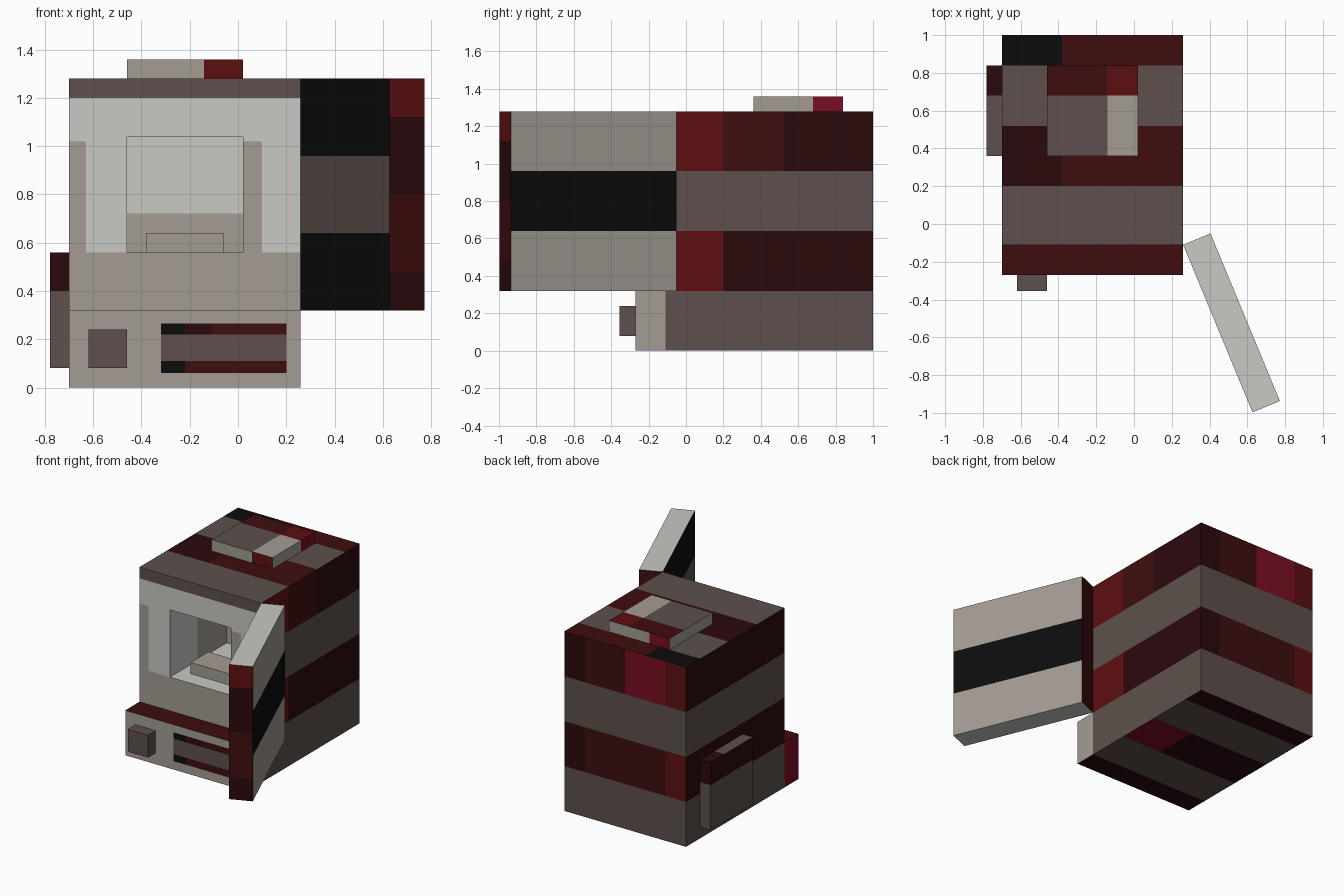
import bpy, bmesh, math
from mathutils import Vector

if "Cube" in bpy.data.objects:
    bpy.data.objects.remove(bpy.data.objects["Cube"])

# ---------- palette ----------
def lin(v):
    v /= 255
    return v / 12.92 if v <= 0.04045 else ((v + 0.055) / 1.055) ** 2.4

PALETTE = [("pale_grey", (200, 201, 196)), ("beige", (163, 156, 147)),
           ("brown", (93, 80, 76)), ("black", (12, 12, 12)),
           ("bright_red", (93, 15, 17)), ("mid_red", (62, 13, 14)),
           ("dark_red", (43, 9, 12)), ("crimson", (122, 14, 36))]
PALE, BEIGE, BROWN, BLACK, RED, MID, DARK, CRIMSON = range(8)
MATS = []
for name, rgb in PALETTE:
    m = bpy.data.materials.new(name)
    m.diffuse_color = (*[lin(c) for c in rgb], 1)
    m.use_nodes = True
    m.node_tree.nodes["Principled BSDF"].inputs["Base Color"].default_value = m.diffuse_color
    MATS.append(m)

# ---------- helpers ----------
def slice_mesh(bm, axis, values):
    no = Vector((0, 0, 0))
    no[axis] = 1
    for v in values:
        geom = bm.verts[:] + bm.edges[:] + bm.faces[:]
        bmesh.ops.bisect_plane(bm, geom=geom, dist=1e-5, plane_co=no * v, plane_no=no)

def new_box(lo, hi):
    bm = bmesh.new()
    bmesh.ops.create_cube(bm, size=1)
    for v in bm.verts:
        v.co = Vector([(lo[i] + hi[i]) / 2 + v.co[i] * (hi[i] - lo[i]) for i in range(3)])
    return bm

def finish(name, bm, rule, xs=(), ys=(), zs=()):
    """Cut along the colour borders, then paint each face by position and direction."""
    for axis, vals in enumerate((xs, ys, zs)):
        slice_mesh(bm, axis, vals)
    bm.normal_update()
    hidden = []
    for f in bm.faces:
        n = f.normal
        axis = max(range(3), key=lambda i: abs(n[i]))
        side = ("+" if n[axis] > 0 else "-") + "xyz"[axis]
        col = rule(f.calc_center_median(), side)
        if col is None:
            hidden.append(f)
        else:
            f.material_index = col
    bmesh.ops.delete(bm, geom=hidden, context='FACES')
    me = bpy.data.meshes.new(name)
    bm.to_mesh(me)
    bm.free()
    for m in MATS:
        me.materials.append(m)
    ob = bpy.data.objects.new(name, me)
    bpy.context.collection.objects.link(ob)
    return ob

X0, X1, YF, Y1, ZB, ZT = -0.70, 0.26, -0.11, 1.0, 0.32, 1.28

# ---------- upper body with deep front opening ----------
CX0, CX1, CZ0, CZ1, DEPTH = -0.46, 0.02, 0.56, 1.04, 0.64
bm = new_box((X0, YF, ZB), (X1, Y1, ZT))
slice_mesh(bm, 0, (CX0, CX1))
slice_mesh(bm, 2, (CZ0, CZ1))
bm.normal_update()
opening = [f for f in bm.faces if f.normal.y < -0.9
           and CX0 < f.calc_center_median().x < CX1
           and CZ0 < f.calc_center_median().z < CZ1]
new = bmesh.ops.extrude_discrete_faces(bm, faces=opening)["faces"]
for v in new[0].verts:
    v.co.y += DEPTH

def body_rule(c, s):
    x, y, z = c
    e = 1e-3
    if CX0 - e < x < CX1 + e and CZ0 - e < z < CZ1 + e and YF + e < y < YF + DEPTH + e:
        if s == "-y":
            return BEIGE if z < 0.72 else PALE
        if s in ("+x", "-x"):
            return PALE if y < 0.2 else BEIGE
        return PALE
    if s == "-z":
        return None
    if s == "+z":
        if y > 0.84:
            return BLACK if x < -0.38 else MID
        if 0.2 < y < 0.52:
            return DARK if x < -0.38 else MID
        return BROWN
    if s == "-y":
        if z > 1.2:
            return BROWN
        strip = x < -0.63 or CX1 < x < 0.10
        return BEIGE if z < 0.56 or (strip and z < 1.02) else PALE
    if 0.64 < z < 0.96:
        return BROWN
    if s == "+x":
        if y < 0.2:
            return RED
        return MID if y < 0.52 and z > 0.96 else DARK
    if s == "+y":
        if x > 0.10:
            return DARK
        if x < -0.54:
            return RED
        return CRIMSON if x < -0.22 and z > 0.96 else MID
    return DARK

finish("upper_body", bm, body_rule, (-0.63, -0.54, -0.38, -0.22, 0.10),
       (0.2, 0.52, 0.84), (0.64, 0.72, 0.96, 1.02, 1.2))

# ---------- base with painted vent ----------
def base_rule(c, s):
    x, y, z = c
    if s == "+z":
        return MID if y < YF else None
    if s == "-z":
        if 0.2 < y < 0.52:
            return CRIMSON if x > -0.06 else DARK
        return BROWN if -0.11 < y < 0.2 or 0.52 < y < 0.84 else DARK
    if s == "-y":
        if -0.32 < x < 0.20 and 0.06 < z < 0.265:
            if 0.11 < z < 0.22:
                return BROWN
            return BLACK if x < -0.22 else DARK if x < -0.11 and z > 0.2 else MID
        return BEIGE
    if y < YF and s != "+y":
        return BEIGE if s == "+x" else CRIMSON
    return BROWN

finish("base", new_box((X0, -0.27, 0), (X1, Y1, ZB)), base_rule,
       (-0.32, -0.22, -0.11, -0.06, 0.20), (YF, 0.2, 0.52, 0.84),
       (0.06, 0.11, 0.22, 0.265))

# ---------- small tray in the opening ----------
finish("inner_tray", new_box((-0.38, YF + 0.12, 0.56), (-0.06, YF + 0.32, 0.64)),
       lambda c, s: BEIGE)

# ---------- square knob ----------
finish("knob", new_box((-0.62, -0.355, 0.08), (-0.46, -0.27, 0.24)),
       lambda c, s: BROWN)

# ---------- raised panel on the roof ----------
def roof_rule(c, s):
    x, y, z = c
    if s == "+z":
        if y > 0.68:
            return RED if x > -0.14 else MID
        return BEIGE if x > -0.14 else BROWN
    if s == "-y":
        return RED if x > -0.14 else BEIGE
    if s == "+x":
        return CRIMSON if y > 0.68 else BEIGE
    if s == "+y":
        return CRIMSON if x < -0.30 else BEIGE
    return None if s == "-z" else BEIGE

finish("roof_panel", new_box((-0.46, 0.36, ZT), (0.02, 0.84, 1.36)), roof_rule,
       (-0.30, -0.14), (0.68,))

# ---------- raised panel on the left side ----------
def side_rule(c, s):
    if s == "+z":
        return DARK if c.y > 0.68 else BROWN
    return DARK if c.z > 0.4 else BROWN

finish("side_panel", new_box((-0.78, 0.36, 0.08), (X0, 0.84, 0.56)), side_rule,
       (), (0.68,), (0.4,))

# ---------- open door, hinged at the front right corner ----------
def door_rule(c, s):
    z = c.z
    if s in ("+z", "-z"):
        return PALE
    middle = 0.64 < z < 0.96
    if s == "-y":
        return BROWN if middle else BLACK
    if s == "+y":
        return BLACK if middle else BEIGE
    if s == "+x":
        return RED if z > 1.12 else MID if 0.48 < z < 0.8 else DARK
    return MID

door = finish("door", new_box((0, 0, ZB), (0.96, 0.157, ZT)), door_rule,
              (), (), (0.48, 0.64, 0.8, 0.96, 1.12))
door.location = (X1, YF, 0)
door.rotation_euler.z = -math.radians(67.5)
